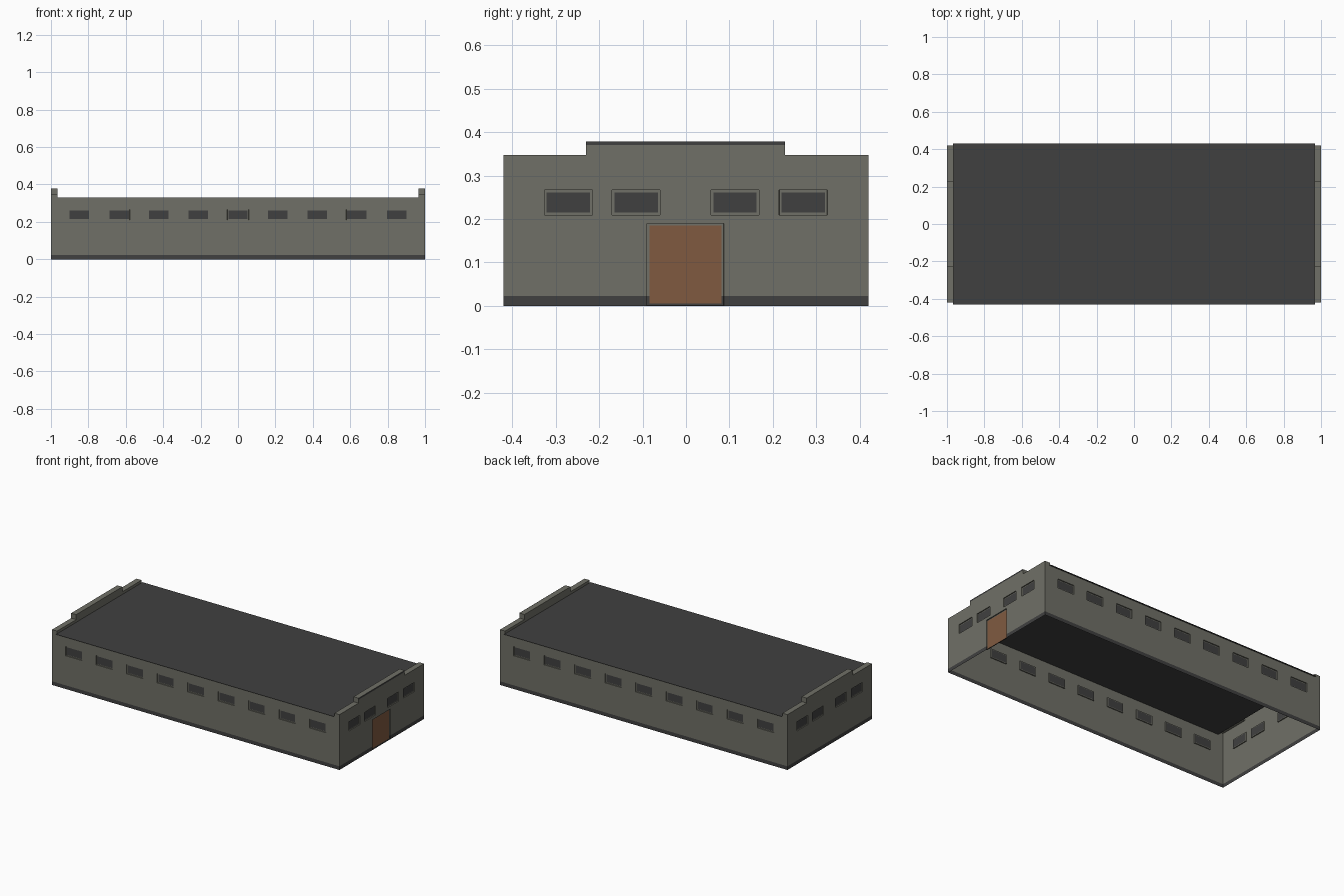
import bpy, bmesh, math
from mathutils import Matrix, Vector

if "Cube" in bpy.data.objects:
    bpy.data.objects.remove(bpy.data.objects["Cube"])

HX, HY = 1.0, 0.42          # half length, half width
ROOF_Z, BAND_Z = 0.33, 0.023


def material(name, rgb):
    m = bpy.data.materials.new(name)
    m.diffuse_color = (*rgb, 1)
    m.use_nodes = True
    m.node_tree.nodes["Principled BSDF"].inputs["Base Color"].default_value = m.diffuse_color
    return m


WALL = material("grey plaster", (0.162, 0.162, 0.135))
DARK = material("dark grey", (0.051, 0.051, 0.051))
WOOD = material("brown door", (0.216, 0.102, 0.051))
MATS = [WALL, DARK, WOOD]


def finish(name, bm):
    me = bpy.data.meshes.new(name)
    bm.to_mesh(me)
    bm.free()
    for m in MATS:
        me.materials.append(m)
    ob = bpy.data.objects.new(name, me)
    bpy.context.collection.objects.link(ob)
    return ob


def wall(name, half, dist, turn, openings):
    """Single-sheet wall, facing -y before turning; openings are (u0, u1, z0, z1, material)."""
    us = sorted({-half, half} | {u for o in openings for u in o[:2]})
    zs = sorted({0, BAND_Z, ROOF_Z} | {z for o in openings for z in o[2:4]})
    bm = bmesh.new()
    grid = [[bm.verts.new((u, -dist, z)) for z in zs] for u in us]
    groups = [[] for _ in openings]
    for i in range(len(us) - 1):
        for j in range(len(zs) - 1):
            f = bm.faces.new((grid[i][j], grid[i + 1][j], grid[i + 1][j + 1], grid[i][j + 1]))
            f.material_index = 1 if zs[j] < BAND_Z - 1e-4 else 0
            u, z = (us[i] + us[i + 1]) / 2, (zs[j] + zs[j + 1]) / 2
            for g, o in zip(groups, openings):
                if o[0] < u < o[1] and o[2] < z < o[3]:
                    g.append(f)
    bm.normal_update()
    # shallow recess, narrow rim, then the coloured panel
    for g, o in zip(groups, openings):
        bmesh.ops.inset_region(bm, faces=g, thickness=0.0005, depth=-0.006,
                               use_even_offset=True, use_boundary=True)
        bmesh.ops.inset_region(bm, faces=g, thickness=0.005, depth=0,
                               use_even_offset=True, use_boundary=True)
        for f in g:
            f.material_index = o[4]
    bm.transform(Matrix.Rotation(math.radians(turn), 4, 'Z'))
    return finish(name, bm)


def window(u, w):
    return (u - w / 2, u + w / 2, 0.209, 0.267, 1)


# Walls with windows, door on the right end
long_windows = [window(0.212 * i, 0.115) for i in range(-4, 5)]
end_windows = [window(u, 0.111) for u in (-0.271, -0.115, 0.113, 0.270)]
door = (-0.09, 0.087, 0.0, 0.19, 2)
wall("front_wall", HX, HY, 0, long_windows)
wall("back_wall", HX, HY, 180, long_windows)
wall("right_wall", HY, HX, 90, end_windows + [door])
wall("left_wall", HY, HX, 270, end_windows)

# Flat roof sheet, slightly overhanging the long walls
bm = bmesh.new()
bm.faces.new([bm.verts.new((x, y, ROOF_Z + 0.001))
              for x, y in ((-0.967, -0.43), (0.967, -0.43), (0.967, 0.43), (-0.967, 0.43))]
             ).material_index = 1
finish("roof", bm)

# Stepped parapets on both ends, open underneath
STEP = [(-HY, ROOF_Z), (HY, ROOF_Z), (HY, 0.348), (0.228, 0.348),
        (0.228, 0.379), (-0.23, 0.379), (-0.23, 0.348), (-HY, 0.348)]
for name, x0 in (("right_parapet", 0.965), ("left_parapet", -1.0)):
    bm = bmesh.new()
    face = bm.faces.new([bm.verts.new((x0, y, z)) for y, z in STEP])
    ext = bmesh.ops.extrude_face_region(bm, geom=[face], use_keep_orig=True)
    bmesh.ops.translate(bm, vec=Vector((0.035, 0, 0)),
                        verts=[v for v in ext["geom"] if isinstance(v, bmesh.types.BMVert)])
    bmesh.ops.recalc_face_normals(bm, faces=bm.faces[:])
    bmesh.ops.delete(bm, geom=[f for f in bm.faces if f.normal.z < -0.9], context='FACES_ONLY')
    finish(name, bm)

# Dark trim line along the top of the right parapet
bm = bmesh.new()
bm.faces.new([bm.verts.new((1.0008, y, z))
              for y, z in ((-0.23, 0.37), (0.228, 0.37), (0.228, 0.379), (-0.23, 0.379))]
             ).material_index = 1
finish("parapet_trim", bm)
